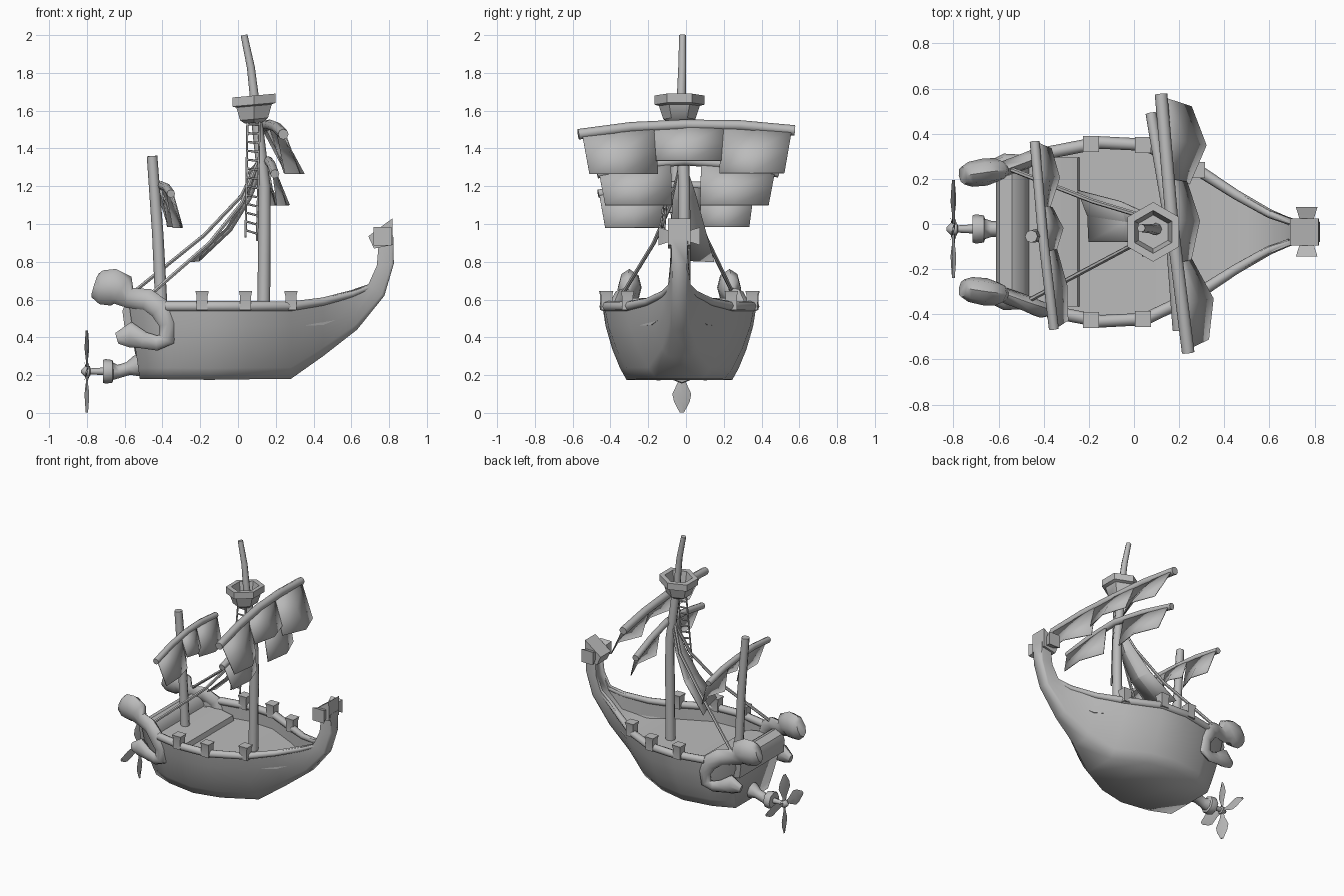
import bpy, bmesh, math
from mathutils import Vector

if "Cube" in bpy.data.objects:
    bpy.data.objects.remove(bpy.data.objects["Cube"])

MID = -0.035  # centre line of the ship in y
COLOUR = (0.5, 0.5, 0.5, 1)
grey = bpy.data.materials.new("plain_grey")
grey.use_nodes = True
grey.diffuse_color = COLOUR
grey.node_tree.nodes["Principled BSDF"].inputs["Base Color"].default_value = COLOUR


def finish(name, bm, angle):
    bmesh.ops.recalc_face_normals(bm, faces=bm.faces)
    mesh = bpy.data.meshes.new(name)
    bm.to_mesh(mesh)
    bm.free()
    mesh.materials.append(grey)
    ob = bpy.data.objects.new(name, mesh)
    bpy.context.collection.objects.link(ob)
    bpy.ops.object.select_all(action='DESELECT')
    ob.select_set(True)
    bpy.context.view_layer.objects.active = ob
    bpy.ops.object.shade_smooth_by_angle(angle=math.radians(angle))
    return ob


def loft(name, rings, angle=35):
    bm = bmesh.new()
    rows = [[bm.verts.new(p) for p in ring] for ring in rings]
    n = len(rows[0])
    for a, b in zip(rows, rows[1:]):
        for i in range(n):
            j = (i + 1) % n
            bm.faces.new((a[i], a[j], b[j], b[i]))
    bm.faces.new(rows[0])
    bm.faces.new(rows[-1])
    return finish(name, bm, angle)


def tube(name, pts, radii, sides=8, flat=1.0, angle=50, phase=0.0):
    """Sweep a round section along points; flat squeezes it sideways."""
    pts = [Vector(p) for p in pts]
    if not isinstance(radii, (list, tuple)):
        radii = [radii] * len(pts)
    rings = []
    for i, (p, r) in enumerate(zip(pts, radii)):
        t = (pts[min(i + 1, len(pts) - 1)] - pts[max(i - 1, 0)]).normalized()
        ref = Vector((0, 1, 0)) if abs(t.y) < 0.8 else Vector((0, 0, 1))
        u = (ref - t * ref.dot(t)).normalized()
        v = t.cross(u)
        angs = [2 * math.pi * k / sides + phase for k in range(sides)]
        rings.append([p + u * (r * flat * math.cos(a)) + v * (r * math.sin(a)) for a in angs])
    return loft(name, rings, angle)


def sheet(name, grid):
    bm = bmesh.new()
    rows = [[bm.verts.new(p) for p in row] for row in grid]
    for a, b in zip(rows, rows[1:]):
        for i in range(len(a) - 1):
            bm.faces.new((a[i], a[i + 1], b[i + 1], b[i]))
    ob = finish(name, bm, 15)
    mod = ob.modifiers.new("thickness", 'SOLIDIFY')
    mod.thickness = 0.006
    mod.offset = 0


# Hull: top x, half width, top z, keel x, keel half width, keel z, deck depth
stations = [
    (-.575, .285, .56, -.52, .19, .18, .08), (-.38, .365, .58, -.37, .25, .178, .12),
    (-.15, .41, .58, -.15, .28, .175, .12), (.05, .40, .58, .05, .24, .178, .12),
    (.28, .29, .58, .28, .12, .18, .12), (.45, .18, .605, .45, .06, .30, .14),
    (.60, .095, .645, .63, .04, .44, .12), (.69, .06, .68, .775, .035, .62, .03),
    (.735, .05, .78, .825, .04, .79, .01), (.745, .045, .90, .822, .045, .93, .01)]
rings = []
for xt, w, zt, xb, wb, zb, depth in stations:
    inner = max(w - .03, w * .6)
    half = [(xt, inner, zt - depth), (xt, inner, zt), (xt, w, zt)]
    for f, g in ((.3, .15), (.6, .42), (.85, .74)):
        half.append((xt + (xb - xt) * f, w + (wb - w) * g, zt + (zb - zt) * f))
    half.append((xb, wb, zb))
    ring = [(x, MID + y, z) for x, y, z in half]
    ring += [(x, MID - y, z) for x, y, z in reversed(half)]
    rings.append(ring)
loft("hull", rings, 75)

# Rounded stern bench and sloping step inside the hull
bench = [(-.60, .45), (-.612, .54), (-.595, .585), (-.54, .607), (-.49, .585), (-.47, .54),
         (-.465, .52), (-.36, .515), (-.25, .495), (-.235, .44)]
loft("stern_bench", [[(x, MID + s * (.26 + .35 * max(0, min(x + .6, .2))), z) for x, z in bench]
                     for s in (-1, 1)], 45)

# Rails, battlement blocks and curled stern ornaments on both sides
for s, side in ((1, "left"), (-1, "right")):
    rail = [(x, MID + s * (w - .014), z - .016) for x, w, z, *_ in stations[1:8]]
    tube(side + "_rail", rail, [.028, .028, .028, .026, .022, .02, .016], 8)
    for i, (x, y) in enumerate(((-.19, .39), (.04, .385), (.28, .275))):
        tube(f"{side}_rail_block_{i + 1}", [(x, MID + s * y, z) for z in (.545, .62, .645)],
             [.042, .042, .05], 4, phase=math.pi / 4)
    curl = [(-.757, .25, .675, .065), (-.725, .255, .665, .09), (-.66, .265, .665, .098),
            (-.61, .275, .65, .085), (-.575, .28, .61, .055), (-.48, .315, .60, .058),
            (-.41, .345, .55, .058), (-.375, .345, .47, .045), (-.378, .335, .39, .045),
            (-.43, .325, .37, .04), (-.50, .315, .385, .045), (-.57, .305, .415, .068),
            (-.64, .295, .395, .03)]
    tube(side + "_stern_curl", [(x, MID + s * y, z) for x, y, z, r in curl],
         [c[3] for c in curl], 8, .62)
    # Flared bow ears
    tube(side + "_bow_ear", [(.765, MID + s * y, z) for y, z in ((.03, .93), (.06, .935), (.11, .935))],
         [.04, .045, .068], 4, phase=math.pi / 4)

# Bow head
head = [(.69, .935), (.72, .87), (.82, .89), (.818, 1.03)]
loft("bow_head", [[(x, MID + y, z) for x, z in head] for y in (-.06, .06)])

# Masts
tube("main_mast", [(.135, -.01, .45), (.14, -.01, .95), (.14, -.01, 1.2), (.105, -.02, 1.5),
                   (.088, -.025, 1.66), (.068, -.02, 1.83), (.032, -.018, 2.0)],
     [.034, .033, .032, .03, .024, .021, .018])
tube("rear_mast", [(-.40, -.05, .45), (-.425, -.05, .95), (-.455, -.055, 1.36)], [.033, .03, .028])

# Crow's nest: a tilted six-sided cup
nest = [(.055, 1.535), (.085, 1.555), (.108, 1.625), (.132, 1.632), (.132, 1.68), (.095, 1.68), (.075, 1.58)]
rings = []
for r, z in nest:
    ring = []
    for k in range(6):
        a = math.pi / 2 + k * math.pi / 3
        x = r * math.cos(a)
        ring.append((.085 + x, MID + r * math.sin(a), z + .09 * x))
    rings.append(ring)
loft("crows_nest", rings)

# Rope ladder beneath the nest
top_a, low_a = Vector((.05, -.07, 1.56)), Vector((.04, -.14, .93))
top_b, low_b = Vector((.115, -.07, 1.56)), Vector((.10, -.12, .91))
tube("ladder_rope_1", [top_a, low_a], .006, 5)
tube("ladder_rope_2", [top_b, low_b], .006, 5)
for k in range(13):
    f = (k + .7) / 13.5
    tube(f"ladder_rung_{k + 1}", [top_a.lerp(low_a, f), top_b.lerp(low_b, f)], .006, 5)


def yard_with_sails(name, left, mid, right, radius, panels):
    """Bent yard; each panel is y range, bottom z, drift at both ends and belly."""
    left, mid, right = Vector(left), Vector(mid), Vector(right)
    tube(name + "_yard", [left, left.lerp(mid, .5) + Vector((0, 0, .012)), mid,
                          right.lerp(mid, .5) + Vector((0, 0, .012)), right], radius)

    def on_yard(y):
        end = left if y > mid.y else right
        return mid.lerp(end, (y - mid.y) / (end.y - mid.y))

    for i, (y0, y1, bottom, d0, d1, belly) in enumerate(panels):
        grid = []
        for v in (0, .5, 1):
            row = []
            for u in (0, .5, 1):
                p = on_yard(y0 + (y1 - y0) * u)
                bulge = (d0 + (d1 - d0) * u + belly * (u == .5)) * v
                row.append((p.x + .012 + bulge, p.y * (1 - .07 * v), p.z + (bottom - p.z) * v))
            grid.append(row)
        sheet(f"{name}_sail_{i + 1}", grid)


yard_with_sails("upper_main", (.12, .575, 1.495), (.17, -.01, 1.525), (.24, -.57, 1.475), .028,
                [(.56, .19, 1.27, .12, .08, .07), (.20, -.17, 1.335, .07, .05, .05),
                 (-.16, -.55, 1.265, .05, .08, .06)])
yard_with_sails("lower_main", (.075, .49, 1.27), (.16, -.01, 1.335), (.195, -.47, 1.265), .024,
                [(.47, .08, 1.10, .06, .04, .05), (-.08, -.46, 1.10, .03, .05, .04)])
yard_with_sails("rear", (-.44, .365, 1.17), (-.405, -.04, 1.205), (-.355, -.465, 1.16), .022,
                [(.36, .08, .985, .06, .03, .04), (.08, -.12, 1.06, .04, .04, .04),
                 (-.12, -.46, .98, .04, .05, .02)])

# Stays and the three-cornered sail between them
stay_a = [(.11, -.02, 1.34), (.02, .04, 1.15), (-.18, .10, .94), (-.54, .24, .65)]
stay_b = [(.11, -.02, 1.34), (.02, -.08, 1.11), (-.15, -.17, .90), (-.46, -.335, .63)]
tube("left_stay", stay_a, .011, 6)
tube("right_stay", stay_b, .011, 6)
edge_a = [(.11, .0, 1.31), (.05, .05, 1.16), (-.06, .10, .98), (-.25, .15, .80)]
edge_b = [(.11, -.03, 1.31), (.05, -.07, 1.13), (-.05, -.08, .97), (-.20, -.08, .83)]
sheet("stay_sail", [[a, Vector(a).lerp(Vector(b), .5) + Vector((.02, 0, -.01)), b]
                    for a, b in zip(edge_a, edge_b)])

# Propeller with shaft, collars and four pointed blades
PY, PZ = -.022, .22
shaft = [(-.50, .06), (-.54, .055), (-.58, .035), (-.63, .035), (-.66, .045), (-.665, .06),
         (-.70, .065), (-.715, .06), (-.715, .02), (-.78, .016), (-.785, .028), (-.81, .028), (-.83, .008)]
tube("propeller_shaft", [(x, PY, PZ + max(0, x + .63) * .3) for x, r in shaft], [r for x, r in shaft])
blade = [(.0, .012), (.05, .018), (.12, .05), (.16, .042), (.217, .012)]
for k in range(4):
    a = k * math.pi / 2
    out, across = Vector((0, math.sin(a), math.cos(a))), Vector((.25, math.cos(a), -math.sin(a)))
    hub = Vector((-.80, PY, PZ))
    loft(f"propeller_blade_{k + 1}",
         [[hub + out * d + across * w, hub + out * d + Vector((.006, 0, 0)),
           hub + out * d - across * w, hub + out * d - Vector((.006, 0, 0))] for d, w in blade])
